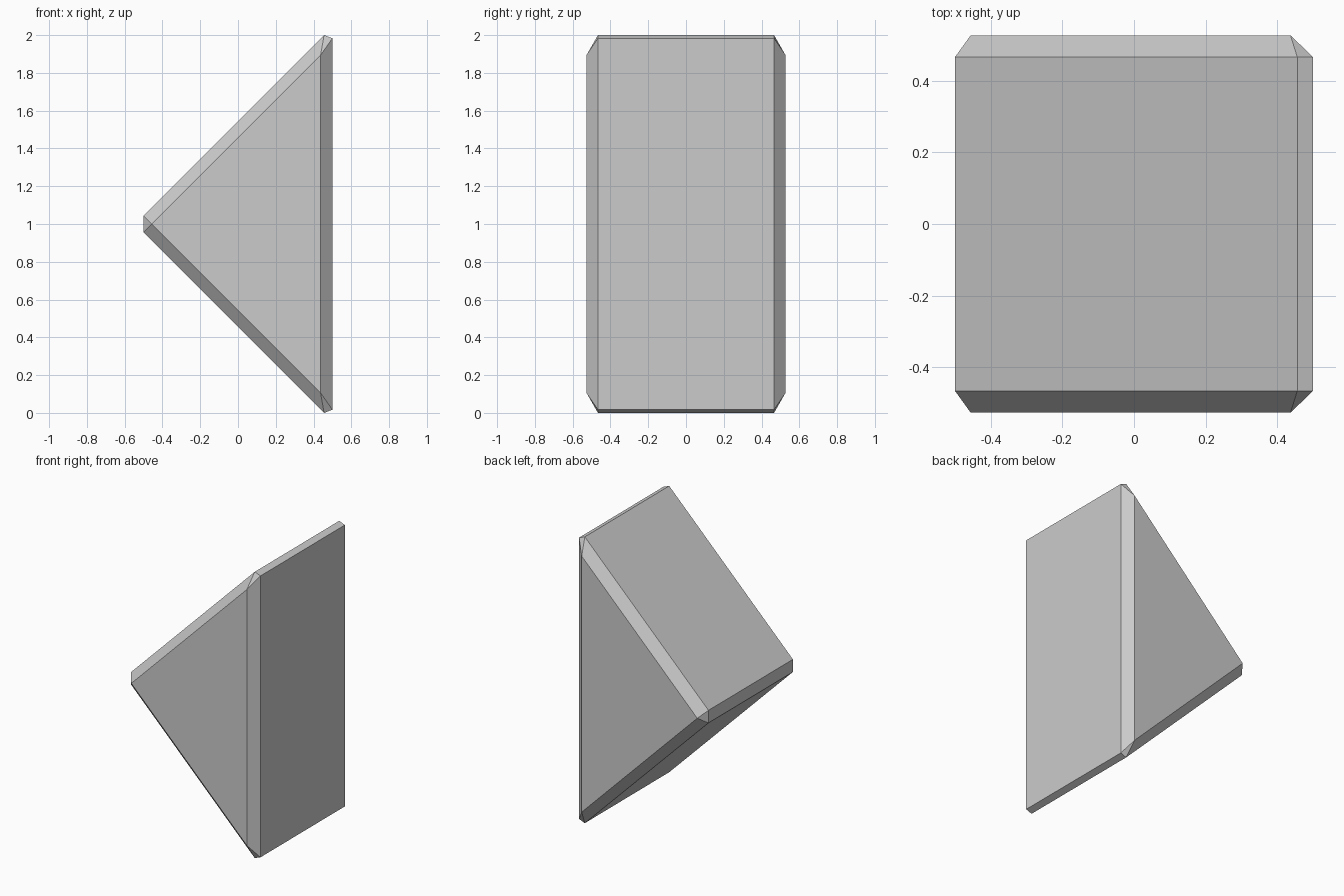
import bpy, bmesh

if "Cube" in bpy.data.objects:
    bpy.data.objects.remove(bpy.data.objects["Cube"])

HALF_DEPTH = 0.527   # outer triangular faces
HALF_BAND = 0.466    # where the edge chamfers start

# Three corners in the xz plane: tip, bottom right, top right
inner = [(-0.456, 1.0), (0.437, 0.106), (0.437, 1.894)]
# Each corner is cut flat, giving two profile points per corner
outer = [(-0.5, 1.044), (-0.5, 0.956),
         (0.456, 0.0), (0.5, 0.017),
         (0.5, 1.983), (0.456, 2.0)]

bm = bmesh.new()
bands = []
for side in (-1, 1):
    cap = [bm.verts.new((x, side * HALF_DEPTH, z)) for x, z in inner]
    band = [bm.verts.new((x, side * HALF_BAND, z)) for x, z in outer]
    bands.append(band)
    # Triangular side face
    bm.faces.new(cap)
    for i in range(3):
        j = (i + 1) % 3
        # Corner facet and long chamfer
        bm.faces.new((cap[i], band[2 * i], band[2 * i + 1]))
        bm.faces.new((cap[i], band[2 * i + 1], band[2 * j], cap[j]))

# Walls joining the two sides
front, back = bands
for i in range(6):
    j = (i + 1) % 6
    bm.faces.new((front[i], front[j], back[j], back[i]))

bmesh.ops.recalc_face_normals(bm, faces=bm.faces[:])
mesh = bpy.data.meshes.new("bevelled_wedge")
bm.to_mesh(mesh)
bm.free()
bpy.context.collection.objects.link(bpy.data.objects.new("bevelled_wedge", mesh))
